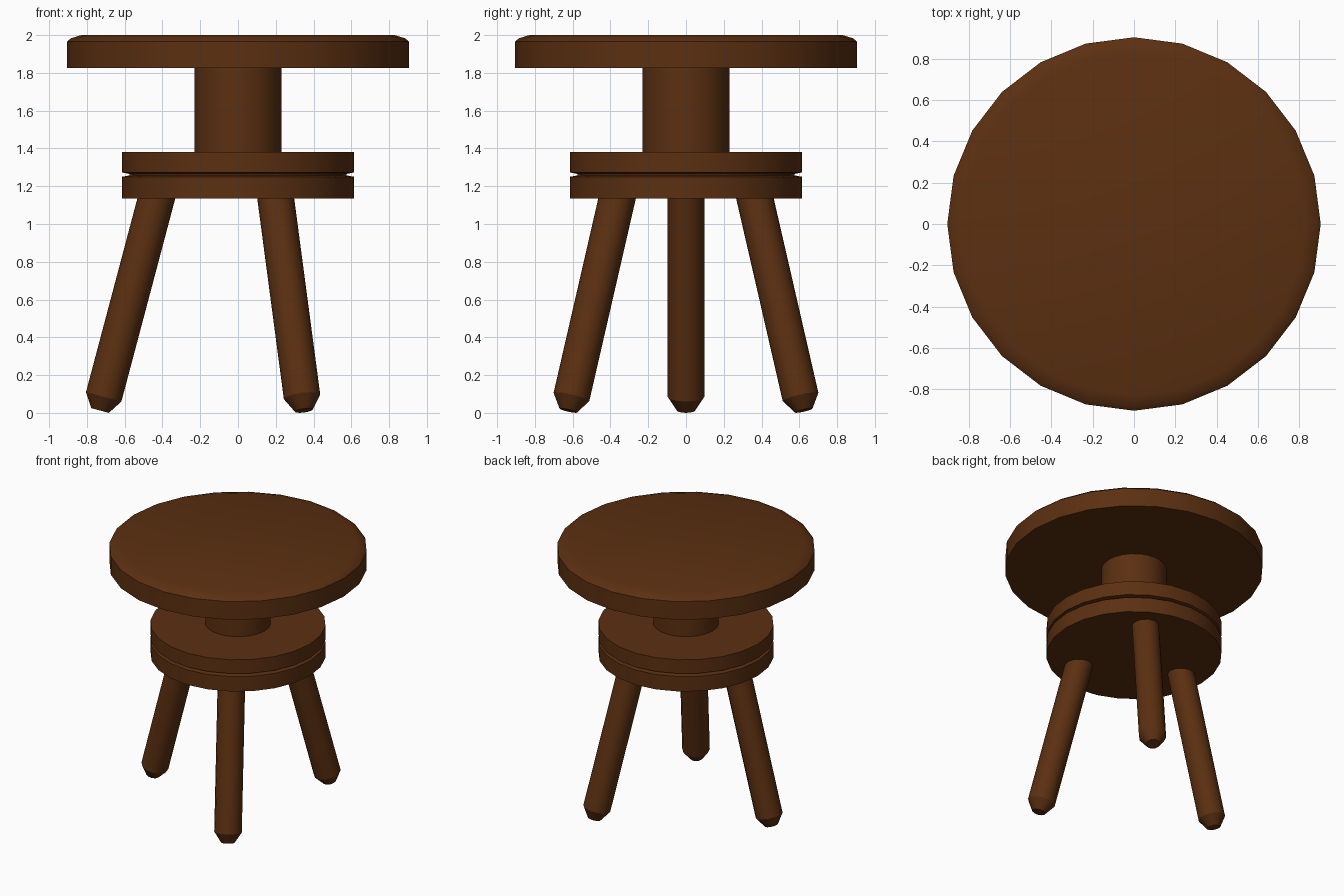
import bpy, bmesh, math
from mathutils import Vector, Matrix

if "Cube" in bpy.data.objects:
    bpy.data.objects.remove(bpy.data.objects["Cube"])

wood = bpy.data.materials.new("dark brown wood")
wood.diffuse_color = (0.105, 0.029, 0.0055, 1)
wood.use_nodes = True
wood.node_tree.nodes["Principled BSDF"].inputs["Base Color"].default_value = wood.diffuse_color


def lathe(name, profile, sides, matrix=Matrix()):
    """Turned solid: (radius, height) rings listed bottom to top, capped at both ends."""
    bm = bmesh.new()
    rings = []
    for r, z in profile:
        angles = [2 * math.pi * i / sides for i in range(sides)]
        rings.append([bm.verts.new((r * math.cos(a), r * math.sin(a), z)) for a in angles])
    for low, high in zip(rings, rings[1:]):
        for i in range(sides):
            j = (i + 1) % sides
            bm.faces.new((low[i], low[j], high[j], high[i]))
    bm.faces.new(rings[0][::-1])
    bm.faces.new(rings[-1])
    bm.transform(matrix)
    mesh = bpy.data.meshes.new(name)
    bm.to_mesh(mesh)
    bm.free()
    mesh.materials.append(wood)
    obj = bpy.data.objects.new(name, mesh)
    bpy.context.collection.objects.link(obj)
    bpy.ops.object.select_all(action='DESELECT')
    obj.select_set(True)
    bpy.context.view_layer.objects.active = obj
    bpy.ops.object.shade_smooth_by_angle(angle=math.radians(32))
    return obj


# Round seat with an eased top edge
lathe("seat", [(0.905, 1.825), (0.905, 1.965), (0.885, 1.983), (0.83, 2.0)], 24)

# Central post
lathe("post", [(0.23, 1.37), (0.23, 1.83)], 24)

# Two-layer hub with a narrow groove around it
lathe("hub", [(0.615, 1.135), (0.615, 1.25), (0.575, 1.257),
              (0.575, 1.265), (0.615, 1.273), (0.615, 1.38)], 24)

# Three splayed legs with tapered feet, one at the -x side
for name, degrees in (("left_leg", 180), ("back_leg", 60), ("front_leg", 300)):
    a = math.radians(degrees)
    out = Vector((math.cos(a), math.sin(a), 0))
    centre = Vector((-0.011, 0, 0))
    ankle = centre + out * 0.70 + Vector((0, 0, 0.085))
    top = centre + out * 0.405 + Vector((0, 0, 1.197))
    axis = top - ankle
    place = Matrix.Translation(ankle) @ axis.to_track_quat('Z', 'Y').to_matrix().to_4x4()
    lathe(name, [(0.048, -0.075), (0.097, 0), (0.097, axis.length)], 12, place)
